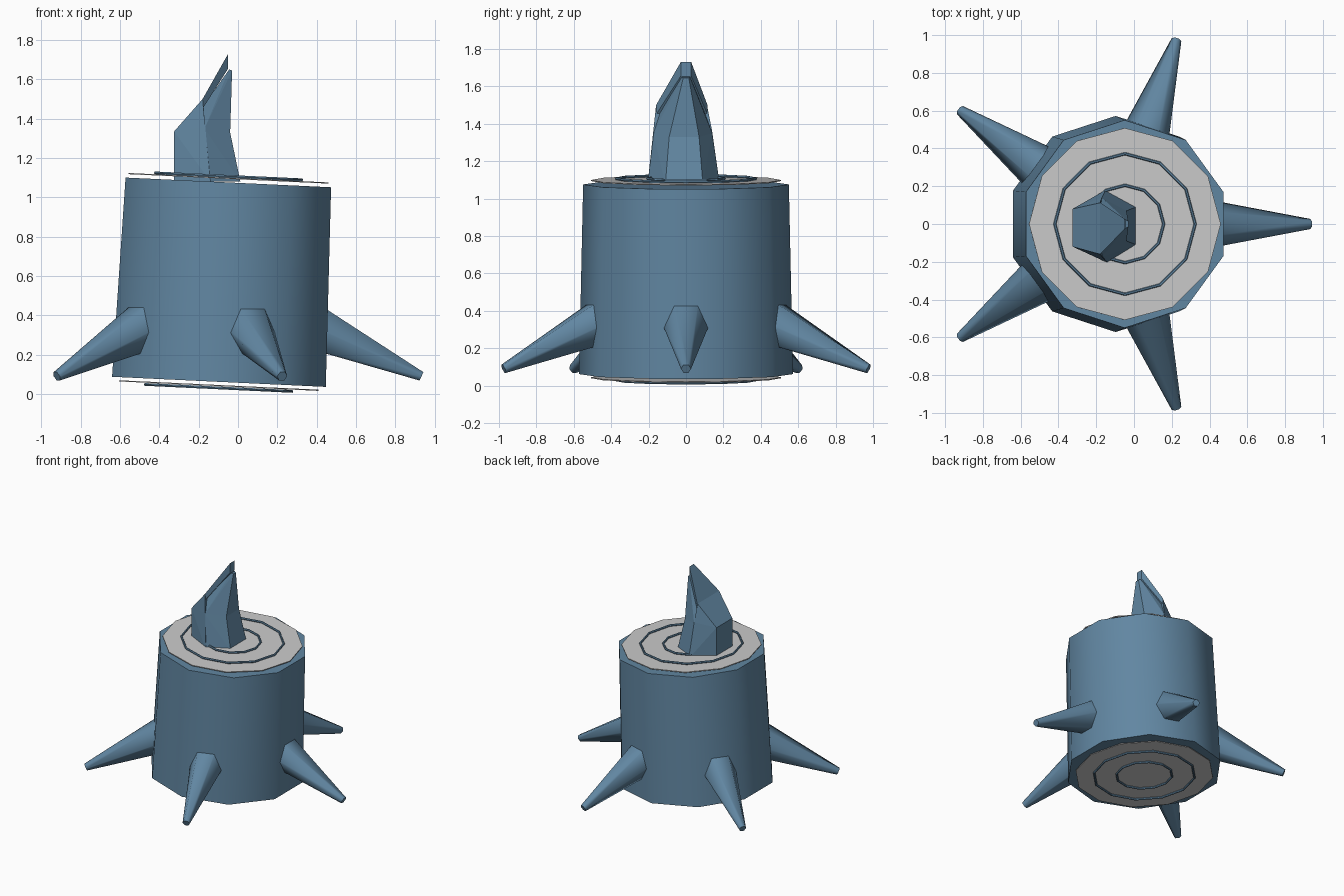
import bpy, bmesh, math
from mathutils import Matrix, Vector

if "Cube" in bpy.data.objects:
    bpy.data.objects.remove(bpy.data.objects["Cube"])

blue = bpy.data.materials.new("blue_bark")
blue.diffuse_color = (0.12, 0.24, 0.36, 1)
blue.use_nodes = True
blue.node_tree.nodes["Principled BSDF"].inputs["Base Color"].default_value = blue.diffuse_color


def add_object(name, bm, mat=blue, angle=None):
    bmesh.ops.recalc_face_normals(bm, faces=bm.faces)
    me = bpy.data.meshes.new(name)
    bm.to_mesh(me)
    bm.free()
    ob = bpy.data.objects.new(name, me)
    bpy.context.collection.objects.link(ob)
    if mat:
        me.materials.append(mat)
    if angle:
        bpy.ops.object.select_all(action='DESELECT')
        ob.select_set(True)
        bpy.context.view_layer.objects.active = ob
        bpy.ops.object.shade_smooth_by_angle(angle=math.radians(angle))
    return ob


def frustum(name, sides, r1, r2, depth, matrix, mat=blue, angle=None):
    # Cone frustum starting at the matrix origin and running along its z axis
    bm = bmesh.new()
    bmesh.ops.create_cone(bm, cap_ends=True, segments=sides, radius1=r1, radius2=r2,
                          depth=depth, matrix=matrix @ Matrix.Translation((0, 0, depth / 2)))
    return add_object(name, bm, mat, angle)


def ring(name, radius, matrix, thick=0.008, sides=12, tube=6):
    bm = bmesh.new()
    loops = []
    for i in range(sides):
        a = math.tau * i / sides
        loop = []
        for j in range(tube):
            b = math.tau * j / tube
            r = radius + thick * math.cos(b)
            loop.append(bm.verts.new(matrix @ Vector((r * math.cos(a), r * math.sin(a), thick * math.sin(b)))))
        loops.append(loop)
    for i in range(sides):
        p, q = loops[i], loops[(i + 1) % sides]
        for j in range(tube):
            k = (j + 1) % tube
            bm.faces.new((p[j], q[j], q[k], p[k]))
    return add_object(name, bm)


def hull(name, points):
    bm = bmesh.new()
    verts = [bm.verts.new(p) for p in points]
    res = bmesh.ops.convex_hull(bm, input=verts)
    junk = {v for v in res["geom_interior"] if isinstance(v, bmesh.types.BMVert)}
    bmesh.ops.delete(bm, geom=list(junk), context='VERTS')
    return add_object(name, bm)


# Leaning ten-sided trunk
H = 1.015
lean = Matrix.Translation((-0.097, 0, 0.062)) @ Matrix.Rotation(math.radians(2.7), 4, 'Y')
frustum("trunk", 10, 0.572, 0.55, H, lean, angle=45)

# Cut faces with growth rings, top and bottom
for name, z, s in (("top", H, 1), ("bottom", 0, -1)):
    at = lambda d: lean @ Matrix.Translation((0, 0, z + s * d))
    frustum(name + "_cut_face", 12, 0.508, 0.508, 0.006, at(0.018 if s > 0 else 0.022), mat=None)
    for k, r in (("outer", 0.372), ("inner", 0.205)):
        ring(f"{name}_{k}_growth_ring", r, at(0.031))

# Five six-sided roots
slope = math.radians(24.5)
for i in range(5):
    m = (Matrix.Translation((-0.092, 0, 0)) @ Matrix.Rotation(math.tau * i / 5, 4, 'Z')
         @ Matrix.Translation((1.025, 0, 0.09)) @ Matrix.Rotation(math.pi / 2 + slope, 4, 'Y'))
    length = 0.68
    frustum(f"root_{i + 1}", 6, 0.027 + 0.172 * length, 0.027, length,
            m @ Matrix.Translation((0, 0, -length)), angle=65)

# Broken splinter: low block, tapering spike and slanted tip plate
hull("splinter_block", [
    (-0.325, 0.08, 1.08), (-0.325, -0.12, 1.08), (-0.14, -0.205, 1.08), (-0.15, 0.18, 1.08),
    (-0.325, 0.08, 1.335), (-0.325, -0.12, 1.335), (-0.18, -0.16, 1.5), (-0.18, 0.112, 1.5),
    (-0.17, -0.175, 1.36), (-0.17, 0.14, 1.36)])
mid = [(-0.17, -0.175, 1.35), (-0.17, 0.14, 1.35), (-0.04, 0.07, 1.33), (-0.04, -0.09, 1.33)]
hull("splinter_spike_base", mid + [
    (-0.14, -0.205, 1.08), (-0.15, 0.18, 1.08), (0.012, 0.09, 1.08), (0.012, -0.11, 1.08)])
hull("splinter_spike", mid + [
    (-0.18, -0.14, 1.46), (-0.18, 0.10, 1.46),
    (-0.045, 0.022, 1.65), (-0.045, -0.022, 1.65), (-0.03, 0.015, 1.645), (-0.03, -0.015, 1.645)])
hull("splinter_tip_plate", [
    (x, y, z) for x, ys, zs in ((-0.18, (-0.16, 0.115), (1.45, 1.5)),
                                (-0.05, (-0.028, 0.028), (1.655, 1.73)))
    for y in ys for z in zs])
